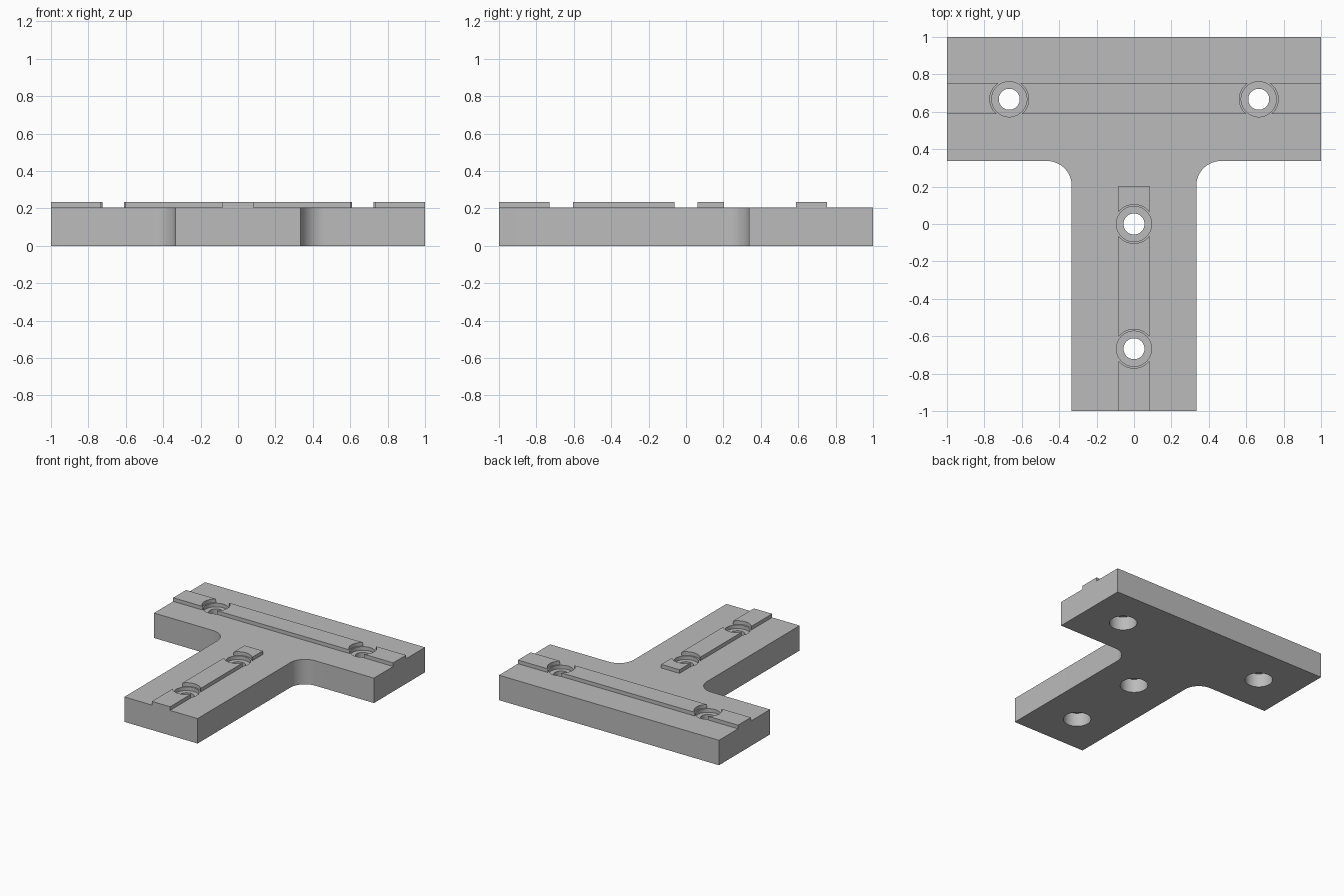
import bpy, bmesh, math

if "Cube" in bpy.data.objects:
    bpy.data.objects.remove(bpy.data.objects["Cube"])

TOP, RAIL_TOP = 0.205, 0.235
HOLES = [(-0.667, 0.667), (0.667, 0.667), (0, 0), (0, -0.667)]

grey = bpy.data.materials.new("grey")
grey.diffuse_color = (0.5, 0.5, 0.5, 1)
grey.use_nodes = True
grey.node_tree.nodes["Principled BSDF"].inputs["Base Color"].default_value = grey.diffuse_color


def make_object(name, bm):
    bmesh.ops.recalc_face_normals(bm, faces=bm.faces)
    mesh = bpy.data.meshes.new(name)
    bm.to_mesh(mesh)
    bm.free()
    mesh.materials.append(grey)
    obj = bpy.data.objects.new(name, mesh)
    bpy.context.collection.objects.link(obj)
    return obj


def prism(name, points, z0, z1):
    bm = bmesh.new()
    face = bm.faces.new([bm.verts.new((x, y, z0)) for x, y in points])
    side = bmesh.ops.extrude_face_region(bm, geom=[face])["geom"]
    verts = [v for v in side if isinstance(v, bmesh.types.BMVert)]
    bmesh.ops.translate(bm, verts=verts, vec=(0, 0, z1 - z0))
    return make_object(name, bm)


def lathe_cutter(name, profile, n=64):
    """Revolve one (radius, height) profile at every hole."""
    bm = bmesh.new()
    for cx, cy in HOLES:
        rings = [[bm.verts.new((cx + r * math.cos(2 * math.pi * i / n),
                                cy + r * math.sin(2 * math.pi * i / n), z))
                  for i in range(n)] for r, z in profile]
        bm.faces.new(rings[0])
        bm.faces.new(rings[-1])
        for a, b in zip(rings, rings[1:]):
            for i in range(n):
                j = (i + 1) % n
                bm.faces.new((a[i], a[j], b[j], b[i]))
    obj = make_object(name, bm)
    obj.hide_render = True
    return obj


def cut(obj, cutter):
    bpy.context.view_layer.objects.active = obj
    mod = obj.modifiers.new("holes", "BOOLEAN")
    mod.operation = "DIFFERENCE"
    mod.solver = "EXACT"
    mod.object = cutter
    bpy.ops.object.modifier_apply(modifier=mod.name)


# T-shaped plate with rounded inner corners
R, W, Y = 0.133, 0.333, 0.337
right = [(W, -1)]
for i in range(17):
    a = math.pi - i * math.pi / 32
    right.append((W + R + R * math.cos(a), Y - R + R * math.sin(a)))
right += [(1, Y), (1, 1)]
outline = right + [(-x, y) for x, y in reversed(right)]
plate = prism("t_plate", outline, 0, TOP)

# Raised locating rails on the crossbar and the stem
H = 0.083
cross_rail = prism("cross_rail", [(-1, 0.587), (1, 0.587), (1, 0.753), (-1, 0.753)], TOP, RAIL_TOP)
stem_rail = prism("stem_rail", [(-H, -1), (H, -1), (H, 0.203), (-H, 0.203)], TOP, RAIL_TOP)

# Screw holes: wide bore below, narrow neck, shallow recess on top
bore = lathe_cutter("bore_cutter", [(0.104, -0.05), (0.104, 0.112), (0.056, 0.112),
                                    (0.056, 0.175), (0.094, 0.175), (0.094, 0.3)])
clearance = lathe_cutter("rail_cutter", [(0.104, 0.15), (0.104, 0.3)])
cut(plate, bore)
cut(cross_rail, clearance)
cut(stem_rail, clearance)
for helper in (bore, clearance):
    bpy.data.objects.remove(helper)

# Smooth the curved walls, keep the edges sharp
bpy.ops.object.select_all(action="DESELECT")
for obj in (plate, cross_rail, stem_rail):
    obj.select_set(True)
bpy.context.view_layer.objects.active = plate
bpy.ops.object.shade_smooth_by_angle(angle=math.radians(30))
